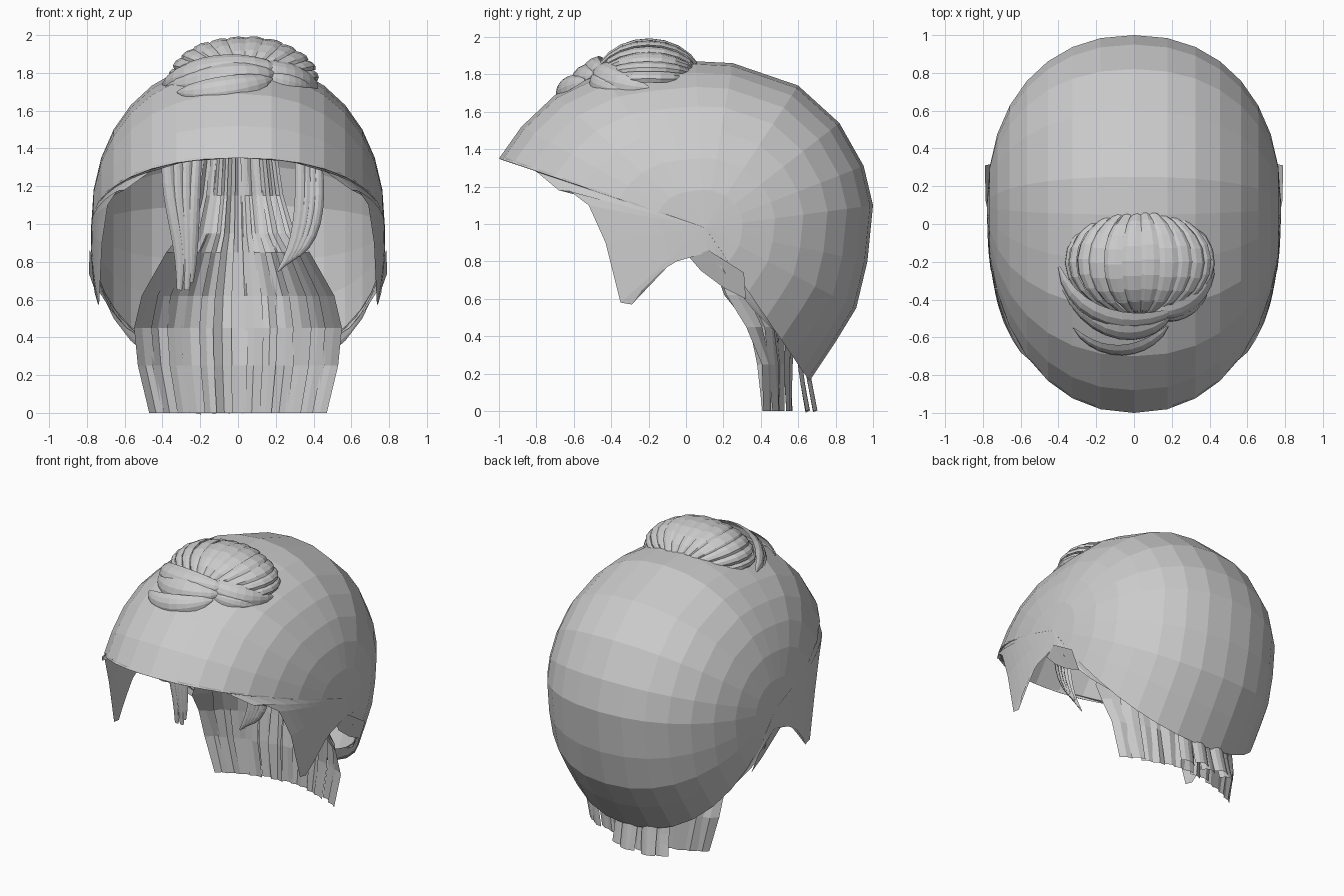
import bpy, math, random
from mathutils import Vector as V

random.seed(4)
cube = bpy.data.objects.get("Cube")
if cube:
    bpy.data.objects.remove(cube)

hair = bpy.data.materials.new("hair grey")
hair.use_nodes = True
hair.diffuse_color = (0.6, 0.6, 0.6, 1)
hair.node_tree.nodes["Principled BSDF"].inputs["Base Color"].default_value = (0.6, 0.6, 0.6, 1)


def build(name, grids, mirror=False):
    """One object made of rectangular point grids."""
    verts, faces = [], []
    for grid in grids:
        base, n = len(verts), len(grid[0])
        verts += [p for row in grid for p in row]
        for r in range(len(grid) - 1):
            for c in range(n - 1):
                a = base + r * n + c
                faces.append((a, a + 1, a + n + 1, a + n))
    mesh = bpy.data.meshes.new(name)
    mesh.from_pydata(verts, [], faces)
    mesh.materials.append(hair)
    obj = bpy.data.objects.new(name, mesh)
    bpy.context.collection.objects.link(obj)
    if mirror:
        mod = obj.modifiers.new("mirror", 'MIRROR')
        mod.use_clip = True
        mod.merge_threshold = 0.002


def bezier(points, t):
    pts = [V(p) for p in points]
    while len(pts) > 1:
        pts = [a.lerp(b, t) for a, b in zip(pts, pts[1:])]
    return pts[0]


def ribbon(path, width, centre, bulge=0.3, steps=10, tip=0.1, root=0.1):
    """Arched strand along a path, bulging away from a centre point."""
    grid = []
    for i in range(steps + 1):
        t = i / steps
        p = bezier(path, t)
        along = (bezier(path, min(t + .02, 1)) - bezier(path, max(t - .02, 0))).normalized()
        out = (p - V(centre)).normalized()
        side = along.cross(out).normalized()
        out = side.cross(along)
        ends = root * (1 - t) + tip * t
        w = width * (ends + (1 - ends) * math.sin(math.pi * t) ** .6)
        grid.append([p + side * w * s / 2 + out * w * bulge * (1 - s * s) for s in (-1, -.5, 0, .5, 1)])
    return grid


# Scalp cap: outline over the crown, then the ragged rim (y, z, half width)
outline = [(.66, .16, 0), (.72, .25, 0), (.8, .37, 0), (.91, .55, 0), (.97, .8, 0), (1, 1.1, 0),
           (.95, 1.31, 0), (.82, 1.54, 0), (.6, 1.74, 0), (.25, 1.86, 0), (.05, 1.87, 0),
           (-.2, 1.85, 0), (-.45, 1.81, 0), (-.7, 1.69, 0), (-.88, 1.52, 0), (-1, 1.35, 0)]
rim = [(-.99, 1.345, .08), (-.965, 1.355, .2), (-.8, 1.28, .46), (-.68, 1.18, .6), (-.62, 1.175, .64),
       (-.52, 1.1, .69), (-.43, .9, .72), (-.35, .58, .735), (-.29, .57, .74), (-.24, .64, .76),
       (-.15, .74, .77), (-.05, .8, .775), (.12, .85, .778), (.2, .75, .768), (.28, .64, .735),
       (.36, .54, .67), (.45, .45, .59), (.53, .38, .48), (.59, .3, .28), (.64, .19, .1), (.66, .16, 0)]
HALF, POW, RINGS = .778, 2.2, 8
pole = V((.1, .98))
cap = []
for y, z, x in outline + rim:
    last = math.acos((x / HALF) ** (POW / 2))
    row = []
    for r in range(RINGS + 1):
        phi = last * r / RINGS
        t = (math.sin(phi) / math.sin(last)) ** (2 / POW) if last > 0 else r / RINGS
        p = pole.lerp(V((y, z)), t)
        row.append((HALF * max(math.cos(phi), 0) ** (2 / POW) if r < RINGS else x, p.x, p.y))
    cap.append(row)
build("scalp_cap", [cap], mirror=True)

# Short flap of hair behind each ear notch
flap = [[(.765, .02, .82), (.74, .08, .75)], [(.785, .12, .86), (.74, .2, .66)],
        [(.79, .31, .74), (.74, .32, .6)]]
build("ear_flap", [flap], mirror=True)

# Bun: arched strands fanned over a dome
centre = V((.03, -.2, 1.76))
strips, count = [], 12
for i in range(count):
    mid = math.pi * (i + .5) / count
    half = math.pi / count * random.uniform(.54, .62)
    lift = random.uniform(-.01, .01)
    first, final = random.uniform(-84, -76), random.uniform(74, 84)
    grid = []
    for j in range(11):
        b = math.radians(first + (final - first) * j / 10)
        c = math.cos(b)
        row = []
        for s in (-1, -.4, .3, 1):
            a = mid + s * half
            k = 1 + lift + .045 * (1 - s * s) - .02 * s
            row.append(centre + V((.385 * math.cos(a) * c, .28 * math.sin(b), .225 * math.sin(a) * c)) * k)
        grid.append(row)
    strips.append(grid)
build("bun_dome", strips)

# Bun: rolled strands wrapped below its front
core = (0, -.1, 1.5)
rolls = [([(-.4, -.22, 1.74), (-.32, -.52, 1.83), (.02, -.58, 1.87), (.22, -.45, 1.83)], .15),
         ([(-.38, -.34, 1.73), (-.2, -.62, 1.78), (.05, -.63, 1.81), (.2, -.48, 1.8)], .15),
         ([(-.32, -.55, 1.7), (-.18, -.71, 1.7), (.05, -.7, 1.74), (.18, -.54, 1.77)], .13),
         ([(.42, -.2, 1.73), (.4, -.42, 1.78), (.2, -.5, 1.83), (.08, -.46, 1.84)], .13),
         ([(.4, -.3, 1.71), (.36, -.45, 1.75), (.24, -.5, 1.78), (.14, -.5, 1.79)], .1)]
build("bun_rolls", [ribbon(p, w, core, .2) for p, w in rolls])

# Nape curtain: overlapping strips; rows are (z, half width, y middle, y side)
rows = [(1.42, .2, .76, .72), (1.15, .24, .74, .68), (.95, .3, .68, .5), (.85, .38, .62, .12),
        (.62, .51, .6, .2), (.45, .55, .56, .33), (.25, .53, .54, .39), (0, .47, .54, .41)]
count, curtain = 13, []
for i in range(count):
    jitter = random.uniform(-.012, .012)
    grid = []
    for z, w, ym, ys in rows:
        row = []
        for s in (-.56, 0, .6):
            u = max(-1, min(1, (2 * i + 1) / count - 1 + 2 * s / count))
            wave = random.uniform(-.014, .014) if z else 0
            out = .02 * (1 - abs(s)) + jitter + wave
            row.append((w * u, ym + (ys - ym) * u * u + out, z))
        grid.append(row)
    curtain.append(grid)
build("nape_curtain", curtain)

# Loose strands behind the nape, in two overlapping layers
nape = []
for i, x in enumerate((-.23, -.16, -.09, -.01, .07)):
    back = .04 * (i % 2)
    path = [(x, .6, .42), (x, .58 + back, .3), (x, .61 + back, .15), (x * 1.1, .64 + back, 0)]
    nape.append(ribbon(path, .12, (x, .2, .2), .2, 6, .95, .8))
build("nape_strands", nape)

# Temple locks hanging inside the front opening
right = [ribbon([(-.36 + .05 * i, -.26 + .02 * i, 1.5), (-.42 + .06 * i, -.3, 1.15),
                 (-.27 + .01 * i, -.27, .95), (-.31 + .02 * i, -.25, .65 + .04 * (i % 2))],
                .07, (-.3, .3, 1), .25, 10, .4, .7) for i in range(4)]
build("right_temple_lock", right)
left = [ribbon([(.32 + .025 * i, -.26 + .02 * i, 1.5), (.34 + .035 * i, -.3, 1.2),
                (.36 + .03 * i, -.3, .9), (.21 + .02 * i, -.28, .75 + .02 * i)],
               .065, (.3, .3, 1), .25, 10, .15, .7) for i in range(4)]
build("left_temple_lock", left)
